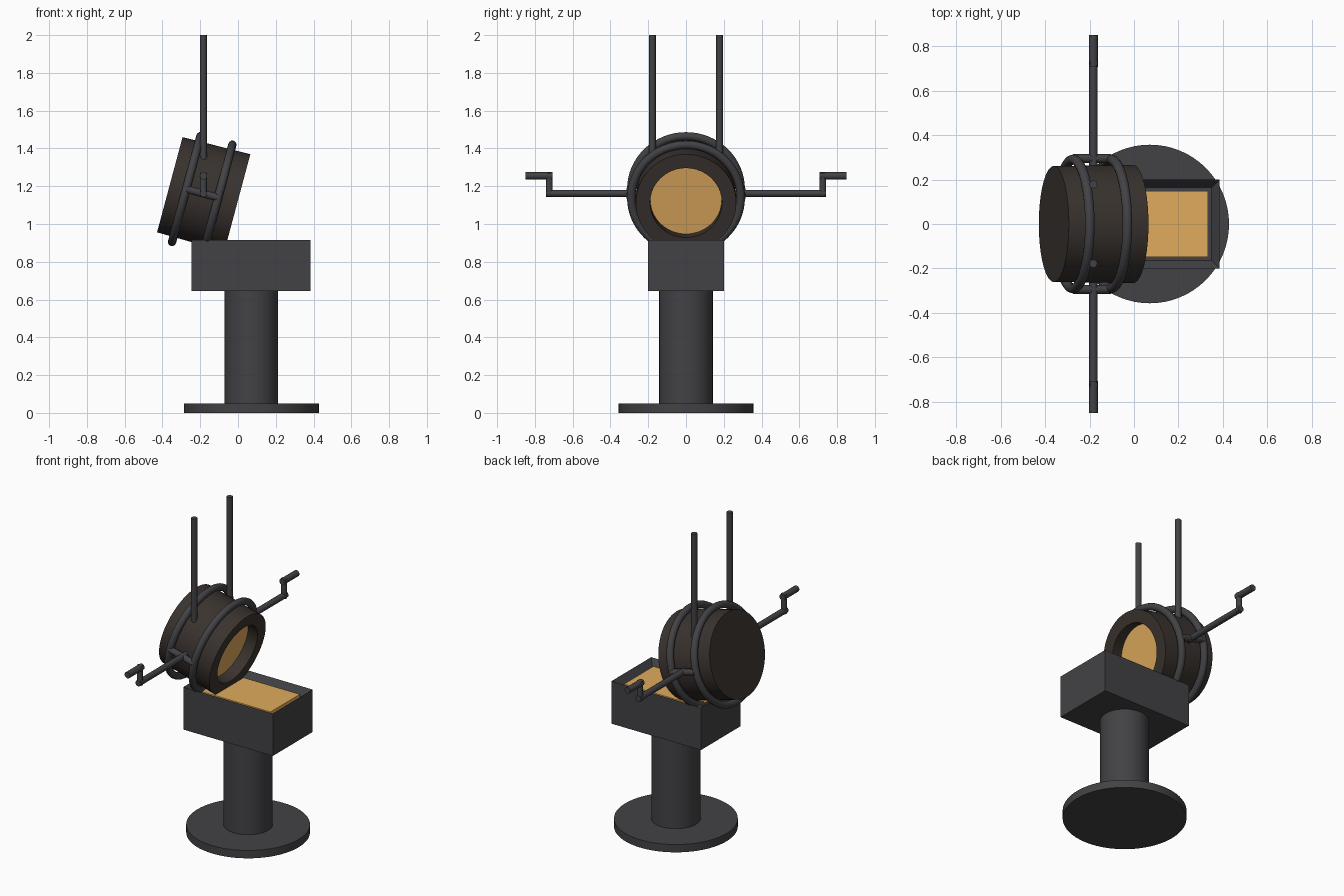
import bpy, bmesh, math
from mathutils import Vector, Matrix

if "Cube" in bpy.data.objects:
    bpy.data.objects.remove(bpy.data.objects["Cube"])

TILT = math.radians(15)
AXIS = Vector((math.cos(TILT), 0, -math.sin(TILT)))   # ladle axis, towards the mouth
BACK = Vector((-0.361, 0, 1.208))                     # centre of ladle bottom


def material(name, rgb):
    m = bpy.data.materials.new(name)
    m.diffuse_color = (*rgb, 1)
    m.use_nodes = True
    m.node_tree.nodes["Principled BSDF"].inputs["Base Color"].default_value = m.diffuse_color
    return m


steel = material("dark_steel", (0.055, 0.055, 0.06))
crust = material("ladle_brown", (0.042, 0.033, 0.028))
molten = material("molten_metal", (0.75, 0.41, 0.11))


def finish(obj, name, mat):
    obj.name = name
    obj.data.materials.append(mat)
    bpy.ops.object.select_all(action='DESELECT')
    obj.select_set(True)
    bpy.context.view_layer.objects.active = obj
    bpy.ops.object.shade_smooth_by_angle(angle=math.radians(35))
    return obj


def rod(name, a, b, r, mat=steel, sides=16):
    a, b = Vector(a), Vector(b)
    bpy.ops.mesh.primitive_cylinder_add(
        vertices=sides, radius=r, depth=(b - a).length, location=(a + b) / 2,
        rotation=(b - a).to_track_quat('Z', 'Y').to_euler())
    return finish(bpy.context.object, name, mat)


def along(t):
    return BACK + AXIS * t


# Pedestal
rod("base_plate", (0.071, 0, 0), (0.071, 0, 0.05), 0.357, sides=64)
rod("column", (0.071, 0, 0.05), (0.071, 0, 0.65), 0.142, sides=48)

# Mould box with recessed top
bm = bmesh.new()
bmesh.ops.create_cube(bm, size=1, matrix=Matrix.Translation((0.07, 0, 0.78))
                      @ Matrix.Diagonal((0.63, 0.4, 0.27, 1)))
bm.faces.ensure_lookup_table()
top = max(bm.faces, key=lambda f: f.calc_center_median().z)
bmesh.ops.inset_region(bm, faces=[top], thickness=0.05)
bmesh.ops.translate(bm, verts=top.verts, vec=(0, 0, -0.05))
me = bpy.data.meshes.new("mould_box")
bm.to_mesh(me)
bm.free()
box = bpy.data.objects.new("mould_box", me)
bpy.context.collection.objects.link(box)
finish(box, "mould_box", steel)

# Metal filling the mould
bpy.ops.mesh.primitive_cube_add(size=1, location=(0.07, 0, 0.876))
bpy.context.object.scale = (0.525, 0.295, 0.03)
finish(bpy.context.object, "mould_metal", molten)

# Ladle: lathed cup, profile of (radius, height) from bottom to inner floor
profile = [(0, 0), (0.261, 0), (0.266, 0.37), (0.19, 0.37), (0.19, 0.28), (0, 0.28)]
bm = bmesh.new()
verts = [bm.verts.new((r, 0, z)) for r, z in profile]
edges = [bm.edges.new(p) for p in zip(verts, verts[1:])]
bmesh.ops.spin(bm, geom=verts + edges, cent=(0, 0, 0), axis=(0, 0, 1),
               angle=math.tau, steps=64)
bmesh.ops.remove_doubles(bm, verts=bm.verts, dist=1e-5)
bmesh.ops.recalc_face_normals(bm, faces=bm.faces)
me = bpy.data.meshes.new("ladle_cup")
bm.to_mesh(me)
bm.free()
cup = bpy.data.objects.new("ladle_cup", me)
bpy.context.collection.objects.link(cup)
cup.location = BACK
cup.rotation_euler = (0, math.pi / 2 + TILT, 0)
finish(cup, "ladle_cup", crust)
rod("ladle_metal", along(0.285), along(0.30), 0.1895, molten, 64)

# Carrying rings around the ladle
for label, t in (("rear", 0.09), ("front", 0.265)):
    bpy.ops.mesh.primitive_torus_add(
        major_radius=0.29, minor_radius=0.022, major_segments=64, minor_segments=12,
        location=along(t), rotation=(0, math.pi / 2 + TILT, 0))
    finish(bpy.context.object, label + "_ring", steel)

# Both sides: ring strut, trunnion arm, crank, handle and hanger rod
X, Z, UP = -0.183, 1.162, 1.255
for side, s in (("right", -1), ("left", 1)):
    off = Vector((0, s * 0.295, 0))
    rod(side + "_ring_strut", along(0.09) + off, along(0.265) + off, 0.02)
    rod(side + "_trunnion_arm", (X, s * 0.25, Z), (X, s * 0.742, Z), 0.019)
    rod(side + "_crank", (X, s * 0.724, Z - 0.015), (X, s * 0.724, UP + 0.015), 0.018)
    rod(side + "_handle", (X, s * 0.706, UP), (X, s * 0.85, UP), 0.02)
    rod(side + "_hanger_rod", (X, s * 0.178, 1.34), (X, s * 0.178, 2.0), 0.018)
